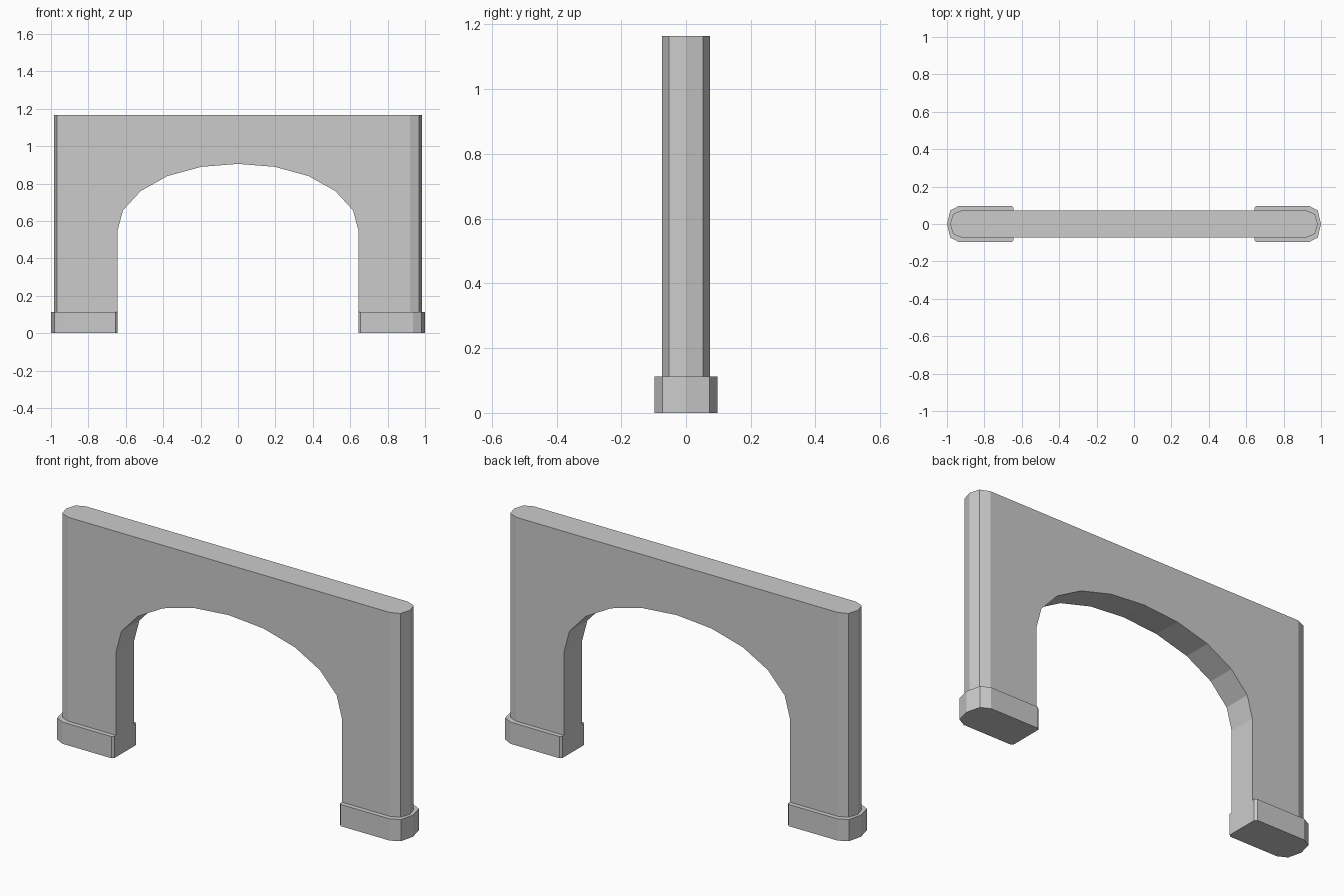
import bpy
import bmesh

cube = bpy.data.objects.get("Cube")
if cube:
    bpy.data.objects.remove(cube, do_unlink=True)

# Single stone colour
stone = bpy.data.materials.new("stone_grey")
stone.use_nodes = True
STONE_COLOUR = (0.6, 0.6, 0.6, 1)
stone.diffuse_color = STONE_COLOUR
stone.node_tree.nodes["Principled BSDF"].inputs["Base Color"].default_value = STONE_COLOUR


def prism(name, points, direction):
    """Extrude a closed outline of 3D points along a direction."""
    bm = bmesh.new()
    face = bm.faces.new([bm.verts.new(p) for p in points])
    grown = bmesh.ops.extrude_face_region(bm, geom=[face])["geom"]
    moved = [g for g in grown if isinstance(g, bmesh.types.BMVert)]
    bmesh.ops.translate(bm, verts=moved, vec=direction)
    bmesh.ops.recalc_face_normals(bm, faces=bm.faces[:])
    mesh = bpy.data.meshes.new(name)
    bm.to_mesh(mesh)
    bm.free()
    mesh.materials.append(stone)
    obj = bpy.data.objects.new(name, mesh)
    bpy.context.collection.objects.link(obj)
    return obj


def mirrored(half):
    """Close a half outline by reflecting it in x."""
    return half + [(-x, v) for x, v in reversed(half) if x > 0]


HALF = 0.645     # half width of the opening
HEIGHT = 1.165

# Wall with faceted rounded ends
end = [(0.92, -0.0735), (0.967, -0.053), (0.983, 0), (0.967, 0.053), (0.92, 0.0735)]
wall = prism("arch_wall", [(x, y, 0.01) for x, y in mirrored(end)], (0, 0, HEIGHT - 0.01))

# Arched opening
arch = [(HALF, -0.2), (HALF, 0.545), (0.615, 0.657), (0.52, 0.76),
        (0.377, 0.84), (0.197, 0.889), (0, 0.905)]
cutter = prism("opening_cutter", [(x, -0.3, z) for x, z in mirrored(arch)], (0, 0.6, 0))
cutter.hide_render = True
cut = wall.modifiers.new("opening", 'BOOLEAN')
cut.operation = 'DIFFERENCE'
cut.solver = 'EXACT'
cut.object = cutter
bpy.context.view_layer.objects.active = wall
bpy.ops.object.modifier_apply(modifier=cut.name)
bpy.data.objects.remove(cutter, do_unlink=True)

# Plinth under each leg, with a rounded outer end
half_plinth = [(HALF, -0.087), (0.655, -0.0975), (0.935, -0.0975), (0.982, -0.073)]
plinth = half_plinth + [(1.0, 0)] + [(x, -y) for x, y in reversed(half_plinth)]
for name, side in (("left_plinth", 1), ("right_plinth", -1)):
    prism(name, [(side * x, y, 0) for x, y in plinth], (0, 0, 0.112))
